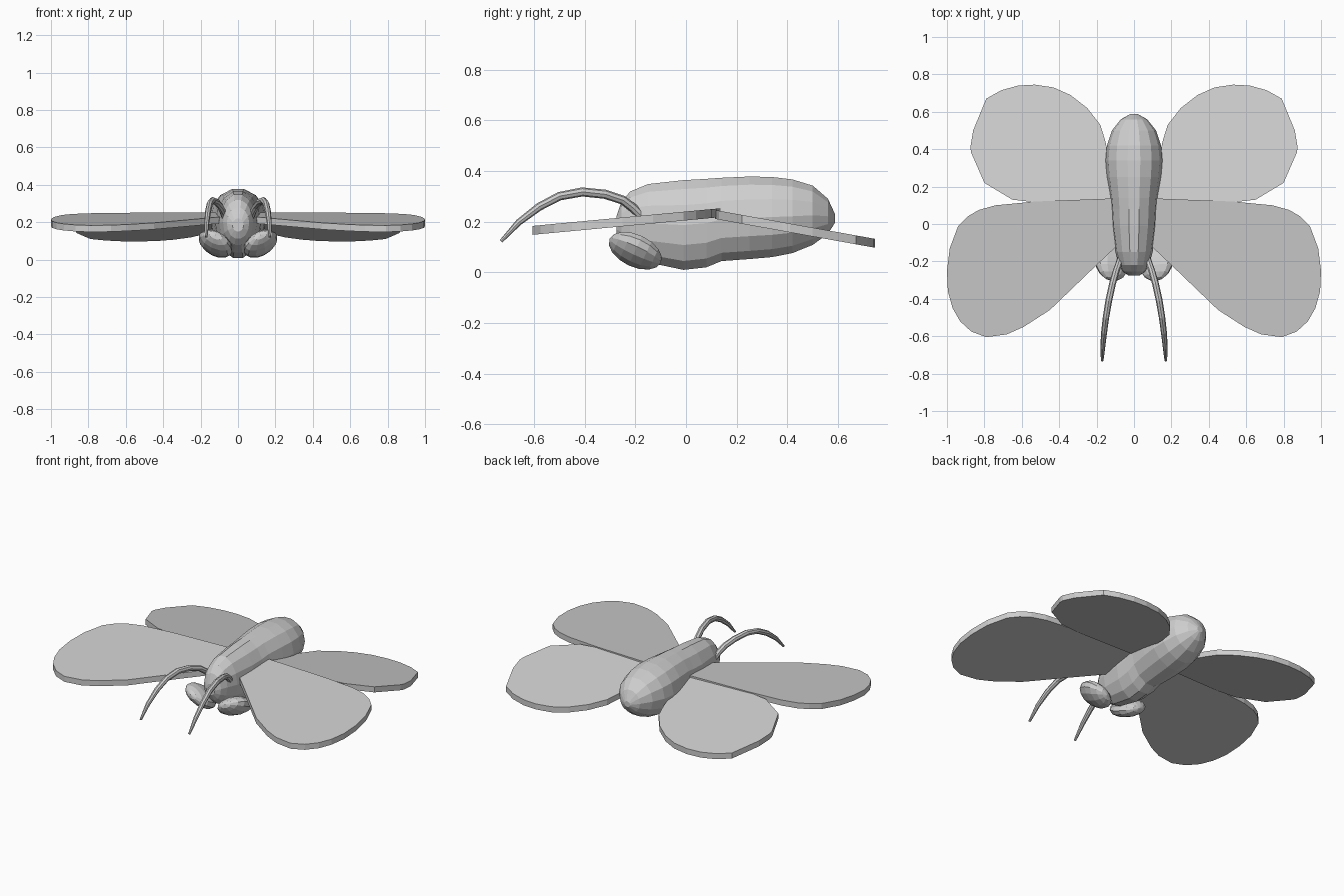
import bpy, bmesh
from math import cos, sin, pi, radians
from mathutils import Vector, Matrix

cube = bpy.data.objects.get("Cube")
if cube:
    bpy.data.objects.remove(cube, do_unlink=True)

GREY = (0.62, 0.62, 0.62, 1)
mat = bpy.data.materials.new("plain_grey")
mat.use_nodes = True
mat.diffuse_color = GREY
mat.node_tree.nodes["Principled BSDF"].inputs["Base Color"].default_value = GREY


def finish(name, bm):
    bmesh.ops.recalc_face_normals(bm, faces=bm.faces)
    mesh = bpy.data.meshes.new(name)
    bm.to_mesh(mesh)
    bm.free()
    mesh.materials.append(mat)
    ob = bpy.data.objects.new(name, mesh)
    bpy.context.collection.objects.link(ob)
    return ob


def loft(name, centres, radii, sides, upright=False):
    """Skin elliptical rings (side radius, up radius) along a path."""
    bm = bmesh.new()
    rings = []
    pts = [Vector(c) for c in centres]
    for i, (c, (rs, ru)) in enumerate(zip(pts, radii)):
        along = pts[min(i + 1, len(pts) - 1)] - pts[max(i - 1, 0)]
        if upright:
            along = Vector((0, 1, 0))
        up = along.cross(Vector((1, 0, 0))).normalized()
        side = up.cross(along).normalized()
        rings.append([bm.verts.new(c + side * rs * cos(2 * pi * k / sides)
                                   + up * ru * sin(2 * pi * k / sides))
                      for k in range(sides)])
    for a, b in zip(rings, rings[1:]):
        for k in range(sides):
            n = (k + 1) % sides
            bm.faces.new((a[k], a[n], b[n], b[k]))
    bm.faces.new(rings[0])
    bm.faces.new(rings[-1])
    return finish(name, bm)


def wing(name, outline, s, z_at, thick=0.035):
    """Flat slab that slopes only along y."""
    bm = bmesh.new()
    low = [bm.verts.new((s * x, y, z_at(y) - thick / 2)) for x, y in outline]
    face = bm.faces.new(low)
    ext = bmesh.ops.extrude_face_region(bm, geom=[face])
    bmesh.ops.translate(bm, vec=(0, 0, thick),
                        verts=[v for v in ext["geom"] if isinstance(v, bmesh.types.BMVert)])
    return finish(name, bm)


# Body: y, half width, bottom, top
BODY = [(-.275, .03, .15, .22), (-.255, .06, .11, .28), (-.22, .08, .075, .322),
        (-.15, .1, .035, .352), (-.01, .12, .005, .368), (.08, .125, .015, .373),
        (.14, .13, .04, .377), (.25, .145, .048, .382), (.34, .152, .056, .38),
        (.42, .145, .072, .37), (.5, .118, .105, .345), (.56, .07, .15, .292),
        (.588, .02, .195, .23)]
loft("body", [(0, y, (b + t) / 2) for y, w, b, t in BODY],
     [(w, (t - b) / 2) for y, w, b, t in BODY], 14, upright=True)

# Wing outlines on the left half
FORE = [(.03, -.06), (.11, -.135), (.2, -.22), (.45, -.46), (.59, -.55), (.68, -.59),
        (.79, -.605), (.87, -.575), (.93, -.52), (.97, -.45), (.995, -.36), (1, -.25),
        (.985, -.13), (.94, -.01), (.89, .04), (.83, .075), (.74, .1), (.53, .12), (.03, .14)]
HIND = [(.03, .13), (.52, .115), (.65, .13), (.8, .22), (.87, .38), (.875, .41), (.86, .5),
        (.79, .67), (.71, .715), (.62, .74), (.53, .745), (.43, .73), (.34, .69),
        (.25, .62), (.18, .53), (.155, .45), (.13, .34)]

# Antenna path
FEELER = [(.07, -.18, .225), (.08, -.21, .255), (.095, -.25, .285), (.115, -.32, .308),
          (.135, -.41, .317), (.15, -.5, .3), (.16, -.58, .258), (.167, -.66, .197),
          (.17, -.73, .122)]

for s, label in ((1, "left"), (-1, "right")):
    wing(label + "_front_wing", FORE, s, lambda y: .227 + .094 * (y - .05))
    wing(label + "_hind_wing", HIND, s, lambda y: .227 - .18 * (y - .12))
    loft(label + "_antenna", [(s * x, y, z) for x, y, z in FEELER],
         [(r, r) for r in (.018, .018, .018, .018, .018, .017, .016, .013, .007)], 8)

    # Eye: flattened sphere, poles along its length, outer and front edges raised
    bm = bmesh.new()
    shape = (Matrix.Translation((s * .12, -.2, .085))
             @ Matrix.Rotation(radians(-25), 4, 'X')
             @ Matrix.Rotation(radians(-28 * s), 4, 'Y')
             @ Matrix.Diagonal((.1, .112, .052, 1))
             @ Matrix.Rotation(pi / 2, 4, 'X'))
    bmesh.ops.create_uvsphere(bm, u_segments=12, v_segments=8, radius=1, matrix=shape)
    finish(label + "_eye", bm)
